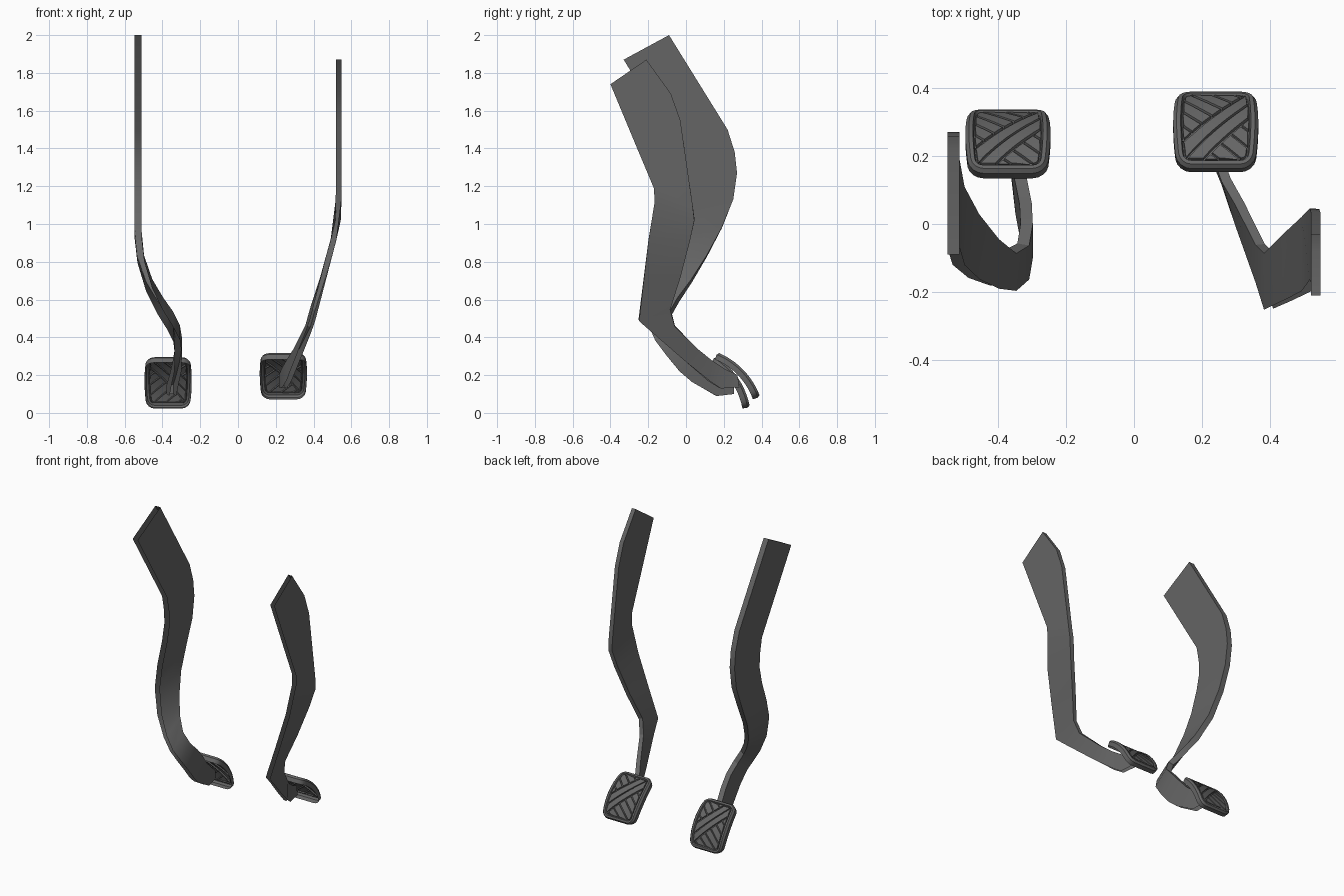
import bpy, bmesh, math
from mathutils import Vector

cube = bpy.data.objects.get("Cube")
if cube:
    bpy.data.objects.remove(cube)

grey = bpy.data.materials.new("dark_grey")
grey.use_nodes = True
COLOUR = (0.13, 0.13, 0.13, 1)
grey.diffuse_color = COLOUR
grey.node_tree.nodes["Principled BSDF"].inputs["Base Color"].default_value = COLOUR


def finish(name, bm, angle):
    mesh = bpy.data.meshes.new(name)
    bm.to_mesh(mesh)
    bm.free()
    mesh.materials.append(grey)
    obj = bpy.data.objects.new(name, mesh)
    bpy.context.collection.objects.link(obj)
    bpy.ops.object.select_all(action="DESELECT")
    obj.select_set(True)
    bpy.context.view_layer.objects.active = obj
    bpy.ops.object.shade_smooth_by_angle(angle=math.radians(angle))


# Arm: bent channel, open along its front edge and top; station = x, front y z, rear y z
def arm(name, stations, thick):
    fronts = [Vector((x, a, b)) for x, a, b, c, d in stations]
    rears = [Vector((x, c, d)) for x, a, b, c, d in stations]
    mids = [(f + r) / 2 for f, r in zip(fronts, rears)]
    bm = bmesh.new()
    rings = []
    last = len(mids) - 1
    for i, (f, r) in enumerate(zip(fronts, rears)):
        along = mids[min(i + 1, last)] - mids[max(i - 1, 0)]
        side = (r - f).cross(along).normalized() * thick / 2
        rings.append([bm.verts.new(p) for p in (f + side, r + side, r - side, f - side)])
    for a, b in zip(rings, rings[1:]):
        for j in range(3):
            bm.faces.new((a[j], b[j], b[j + 1], a[j + 1]))
    bm.faces.new(rings[-1])
    # Side walls must look outwards: the rear wall faces +y at the top
    bm.faces.ensure_lookup_table()
    bm.normal_update()
    if bm.faces[1].normal.y < 0:
        bmesh.ops.reverse_faces(bm, faces=bm.faces[:])
    finish(name, bm, 25)


def cut(bm, faces, point, direction):
    geom = list({e for f in faces for e in f.edges}) + list({v for f in faces for v in f.verts}) + faces
    out = bmesh.ops.bisect_plane(bm, geom=geom, dist=1e-5, plane_co=point, plane_no=direction)
    return [g for g in out["geom"] if isinstance(g, bmesh.types.BMFace)]


# Pad: hollow rounded shell with raised rim and grooved tread, bent round an arc
def pad(name, x, top, bottom, width=0.25, sag=0.035, depth=0.04):
    top, bottom = Vector((0, *top)), Vector((0, *bottom))
    chord = (top - bottom).length
    up = (top - bottom) / chord
    out = Vector((0, up.z, -up.y))
    radius = chord * chord / (8 * sag) + sag / 2
    centre = (top + bottom) / 2 + out * (sag - radius)
    length = 2 * radius * math.asin(chord / 2 / radius)

    # Rounded outline
    bm = bmesh.new()
    corner = 0.045
    ring = []
    for k, (sx, sy) in enumerate(((1, 1), (-1, 1), (-1, -1), (1, -1))):
        for s in range(5):
            a = math.radians(90 * k + 22.5 * s)
            ring.append(bm.verts.new((sx * (width / 2 - corner) + corner * math.cos(a),
                                      sy * (length / 2 - corner) + corner * math.sin(a), -0.012)))
    face = bm.faces.new(ring)
    wall = bmesh.ops.extrude_edge_only(bm, edges=face.edges[:])["geom"]
    for v in wall:
        if isinstance(v, bmesh.types.BMVert):
            v.co.z = -depth
    # Bevelled rim and recessed floor
    for thickness, rise in ((0.010, 0.012), (0.012, 0), (0.004, -0.012)):
        bmesh.ops.inset_region(bm, faces=[face], thickness=thickness, depth=rise)

    # Tread: diagonal bands with cross ribs either side
    across, along = Vector((-0.75, 0.66, 0)), Vector((0.66, 0.75, 0))
    tread = [face]
    for offset in (-0.022, 0.022, 0.066):
        tread = cut(bm, tread, across * offset, across)
    for sign in (-1, 1):
        for n in range(-3, 4):
            def outside(f):
                d = f.calc_center_median().dot(across)
                return d < -0.022 if sign < 0 else d > 0.066
            part = [f for f in tread if outside(f)]
            rest = [f for f in tread if not outside(f)]
            if part:
                tread = rest + cut(bm, part, along * (n * 0.045 + 0.01 * sign), along)
    tread = [f for f in tread if f.calc_area() > 0.0001]
    bmesh.ops.inset_individual(bm, faces=tread, thickness=0.0035, depth=0)
    bmesh.ops.inset_individual(bm, faces=tread, thickness=0.0025, depth=0.008)

    # Slice crosswise, then bulge the sides and bend
    for n in range(1, 10):
        cut(bm, bm.faces[:], Vector((0, length * (n / 10 - 0.5), 0)), Vector((0, 1, 0)))
    bmesh.ops.recalc_face_normals(bm, faces=bm.faces[:])
    for v in bm.verts:
        u, t, w = v.co
        u *= 1 - 0.1 * (2 * t / length) ** 2
        a = t / radius
        v.co = centre + (out * math.cos(a) + up * math.sin(a)) * (radius + w)
        v.co.x = x - u
    bmesh.ops.recalc_face_normals(bm, faces=bm.faces[:])
    rim = max(bm.faces, key=lambda f: f.calc_center_median().dot(out))
    if rim.normal.dot(out) < 0:
        bmesh.ops.reverse_faces(bm, faces=bm.faces[:])
    finish(name, bm, 30)


arm("right_arm", [
    (-0.53, -0.33, 1.87, -0.09, 2.0),
    (-0.53, -0.02, 1.37, 0.22, 1.5),
    (-0.53, 0.0, 1.27, 0.258, 1.38),
    (-0.53, 0.005, 1.18, 0.27, 1.27),
    (-0.53, -0.02, 1.07, 0.25, 1.13),
    (-0.53, -0.07, 0.93, 0.19, 0.98),
    (-0.515, -0.12, 0.8, 0.11, 0.83),
    (-0.47, -0.16, 0.65, 0.03, 0.7),
    (-0.41, -0.185, 0.53, -0.04, 0.6),
    (-0.36, -0.19, 0.45, -0.08, 0.53),
    (-0.325, -0.16, 0.38, -0.06, 0.46),
    (-0.315, -0.1, 0.3, 0.0, 0.4),
    (-0.318, -0.034, 0.22, 0.06, 0.33),
    (-0.33, 0.03, 0.165, 0.12, 0.26),
    (-0.345, 0.16, 0.09, 0.19, 0.2),
    (-0.36, 0.25, 0.1, 0.25, 0.15)], 0.036)

arm("left_arm", [
    (0.533, -0.4, 1.74, -0.21, 1.87),
    (0.533, -0.3, 1.5, -0.08, 1.69),
    (0.533, -0.25, 1.38, -0.03, 1.55),
    (0.533, -0.17, 1.19, 0.035, 1.1),
    (0.53, -0.165, 1.12, 0.045, 1.02),
    (0.505, -0.198, 0.92, 0.02, 0.91),
    (0.45, -0.225, 0.7, -0.03, 0.72),
    (0.395, -0.25, 0.49, -0.085, 0.55),
    (0.37, -0.17, 0.42, -0.06, 0.46),
    (0.31, 0.0, 0.27, 0.06, 0.34),
    (0.27, 0.12, 0.17, 0.13, 0.28),
    (0.245, 0.18, 0.13, 0.2, 0.235),
    (0.23, 0.28, 0.135, 0.27, 0.2)], 0.028)

pad("right_pad", -0.37, (0.155, 0.3), (0.338, 0.03))
pad("left_pad", 0.24, (0.167, 0.32), (0.392, 0.085))
